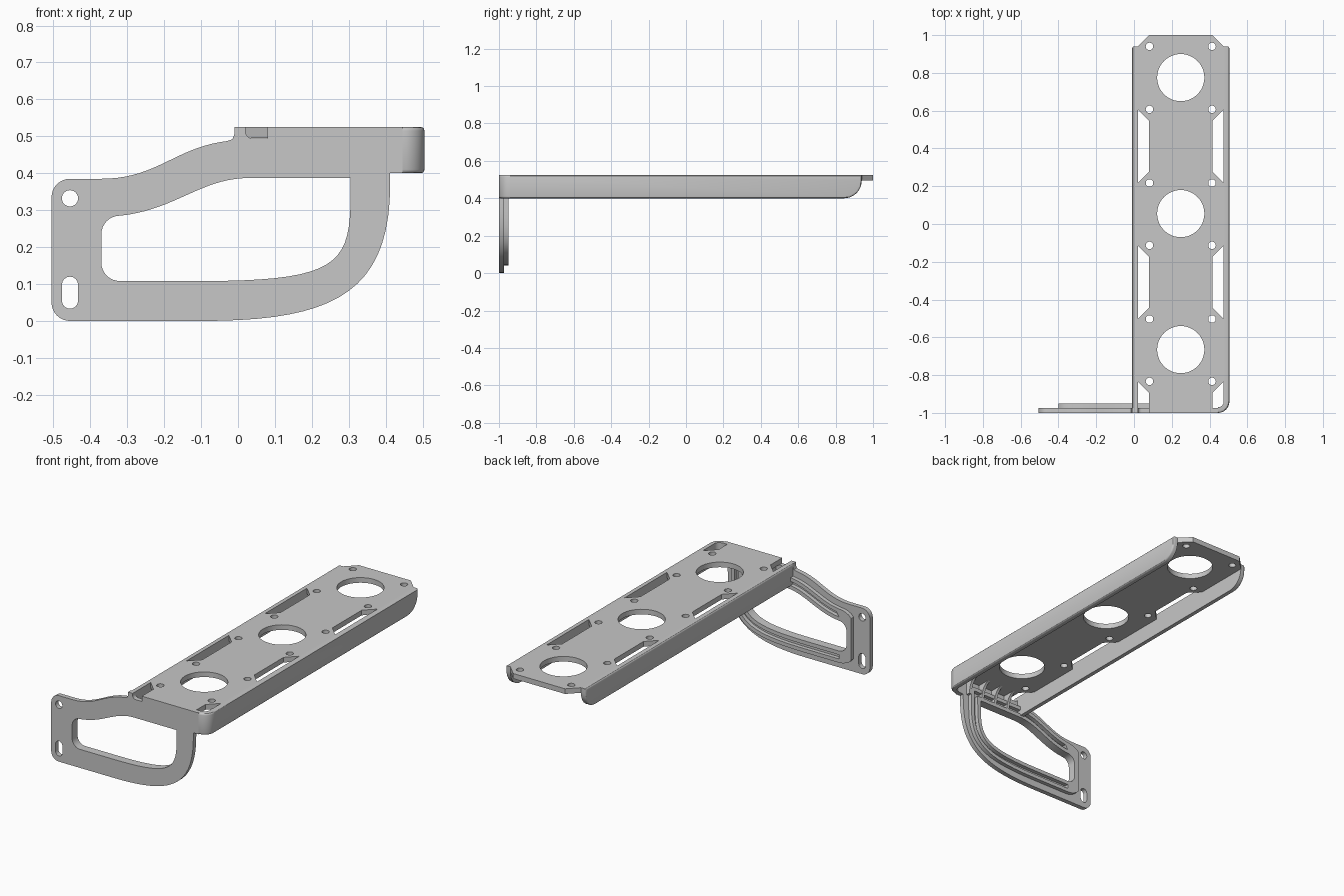
import bpy, bmesh, math
from mathutils import Vector, Matrix
from mathutils.geometry import interpolate_bezier

cube = bpy.data.objects.get("Cube")
if cube:
    bpy.data.objects.remove(cube)

GREY = (0.57, 0.57, 0.57, 1)
metal = bpy.data.materials.new("grey metal")
metal.use_nodes = True
metal.diffuse_color = GREY
metal.node_tree.nodes["Principled BSDF"].inputs["Base Color"].default_value = GREY

PLANES = {  # columns: where the drawing's u, v and depth go
    "xy": Matrix(((1, 0, 0), (0, 1, 0), (0, 0, 1))),
    "xz": Matrix(((1, 0, 0), (0, 0, 1), (0, 1, 0))),
    "yz": Matrix(((0, 0, 1), (1, 0, 0), (0, 1, 0))),
}


def arc(cx, cy, r, start, end, n=8):
    angles = [math.radians(start + (end - start) * i / n) for i in range(n + 1)]
    return [(cx + r * math.cos(a), cy + r * math.sin(a)) for a in angles]


def circle(cx, cy, r, n=32):
    return arc(cx, cy, r, 0, 360, n)[:-1]


def bezier(a, b, c, d, n=20):
    pts = interpolate_bezier(*[Vector((*p, 0)) for p in (a, b, c, d)], n)
    return [(p.x, p.y) for p in pts]


def clean(loop):
    out = []
    for p in loop:
        if not out or (Vector(p) - Vector(out[-1])).length > 1e-4:
            out.append(p)
    return out


def grow(loop, d):
    """Move a closed clockwise loop outward by d."""
    pts = [Vector(p) for p in clean(loop)]
    out = []
    for i, p in enumerate(pts):
        e1 = (p - pts[i - 1]).normalized()
        e2 = (pts[(i + 1) % len(pts)] - p).normalized()
        n1, n2 = Vector((-e1.y, e1.x)), Vector((-e2.y, e2.x))
        q = p + (n1 + n2) * d / (1 + n1.dot(n2))
        out.append((q.x, q.y))
    return out


def plate(name, loops, plane, low, high, round_edge=None):
    """Extrude an outline with holes; round_edge picks edges to soften by midpoint."""
    cu = bpy.data.curves.new(name, "CURVE")
    cu.dimensions = "2D"
    cu.fill_mode = "BOTH"
    cu.extrude = (high - low) / 2
    for loop in loops:
        loop = clean(loop)
        sp = cu.splines.new("POLY")
        sp.points.add(len(loop) - 1)
        for point, (u, v) in zip(sp.points, loop):
            point.co = (u, v, 0, 1)
        sp.use_cyclic_u = True
    tmp = bpy.data.objects.new(name + "_outline", cu)
    bpy.context.collection.objects.link(tmp)
    bpy.context.view_layer.update()
    deps = bpy.context.evaluated_depsgraph_get()
    me = bpy.data.meshes.new_from_object(tmp.evaluated_get(deps))
    bpy.data.objects.remove(tmp)
    bm = bmesh.new()
    bm.from_mesh(me)
    bmesh.ops.remove_doubles(bm, verts=bm.verts, dist=1e-5)
    for v in bm.verts:
        v.co = PLANES[plane] @ (v.co + Vector((0, 0, (low + high) / 2)))
    bmesh.ops.recalc_face_normals(bm, faces=bm.faces)
    if round_edge:
        # merge the flat caps, then soften only the true outline edges
        bmesh.ops.dissolve_limit(bm, angle_limit=0.01, verts=bm.verts, edges=bm.edges)
        edges = [e for e in bm.edges if e.calc_face_angle(0) > 1
                 and round_edge((e.verts[0].co + e.verts[1].co) / 2)]
        bmesh.ops.bevel(bm, geom=edges, offset=0.01, segments=3,
                        profile=0.5, affect="EDGES", clamp_overlap=True)
    bm.to_mesh(me)
    bm.free()
    me.materials.clear()
    me.materials.append(metal)
    ob = bpy.data.objects.new(name, me)
    bpy.context.collection.objects.link(ob)
    bpy.ops.object.select_all(action="DESELECT")
    ob.select_set(True)
    bpy.context.view_layer.objects.active = ob
    bpy.ops.object.shade_smooth_by_angle(angle=math.radians(30))


TOP, LOW, MID = 0.525, 0.40, 0.2475

# Deck: edge slots are notches in the outline, mirrored about the middle line
edge = [(0.08, 1.0), (0.02, 0.94)]
for back, front in ((0.607, 0.217), (-0.113, -0.503)):
    edge += [(0.02, back), (0.08, back - 0.06), (0.08, front + 0.06), (0.02, front)]
edge += [(0.02, -0.833), (0.08, -0.893), (0.08, -0.975)]
outline = edge + [(2 * MID - x, y) for x, y in reversed(edge)]
holes = [circle(MID, y, 0.125, 48) for y in (0.775, 0.055, -0.665)]
for y in (0.94, 0.607, 0.217, -0.113, -0.503, -0.833):
    holes += [circle(x, y, 0.02, 16) for x in (0.082, 2 * MID - 0.082)]
plate("deck", [outline] + holes, "xy", TOP - 0.03, TOP)


# Side flanges with rounded rear lower corner and softened outer edges
def flange(front):
    return [(front, TOP), (front, LOW)] + arc(0.845, LOW + 0.095, 0.095, -90, 0) + [(0.94, TOP)]


plate("left_flange", [flange(-0.94)], "yz", 0.475, 0.505,
      lambda p: p.x > 0.504 and p.y > -0.93)
plate("right_flange", [flange(-0.975)], "yz", -0.01, 0.02,
      lambda p: p.x < -0.009 and p.y > -0.93)

# Rounded front corner between flange and front plate
corner = arc(0.445, -0.94, 0.06, -90, 0) + arc(0.445, -0.94, 0.03, 0, -90)
plate("front_corner", [corner], "xy", LOW, TOP,
      lambda p: min(TOP - p.z, p.z - LOW) < 1e-4
      and math.hypot(p.x - 0.445, p.y + 0.94) > 0.055)

# Front bracket plate with its opening and mounting holes
bracket = (arc(-0.455, 0.05, 0.05, 270, 180) + arc(-0.455, 0.335, 0.05, 180, 90)
           + bezier((-0.37, 0.385), (-0.22, 0.385), (-0.17, 0.47), (-0.03, 0.487))
           + [(-0.015, 0.492), (-0.01, 0.505), (-0.01, TOP), (0.02, TOP)]
           + arc(0.04, 0.514, 0.02, 180, 270)
           + [(0.08, 0.494), (0.08, TOP), (0.445, TOP), (0.445, LOW), (0.412, LOW)]
           + bezier((0.412, 0.37), (0.412, 0.07), (0.25, 0), (-0.1, 0)))
opening = (arc(-0.32, 0.158, 0.05, 270, 180) + arc(-0.32, 0.235, 0.05, 180, 90)
           + bezier((-0.32, 0.285), (-0.17, 0.30), (-0.1, 0.387), (0.03, 0.387))
           + [(0.305, 0.387)]
           + bezier((0.305, 0.36), (0.305, 0.16), (0.29, 0.108), (-0.1, 0.108)))
slot = arc(-0.455, 0.055, 0.022, 180, 360) + arc(-0.455, 0.098, 0.022, 0, 180)
plate("front_bracket", [bracket, opening, circle(-0.455, 0.332, 0.022, 24), slot],
      "xz", -1.0, -0.973)


# Raised stiffening rim behind the opening, with a groove along its arms
def groove_side(d):
    side = grow(opening, d)
    return [p for p in side[1:] + side[:1] if p[0] > -0.325]


rim = [(max(x, -0.40), z) for x, z in grow(opening, 0.068)]
groove = groove_side(0.046) + groove_side(0.022)[::-1]
plate("bracket_rim", [rim, opening, groove], "xz", -0.974, -0.95)

# Gussets under the deck behind the front plate
gusset = [(-0.975, 0.50), (-0.975, 0.405), (-0.95, 0.405)] + arc(-0.87, 0.425, 0.075, 170, 90)
for i in range(4):
    x = 0.11 + i * 0.09
    plate(f"gusset_{i + 1}", [gusset], "yz", x - 0.008, x + 0.008)
